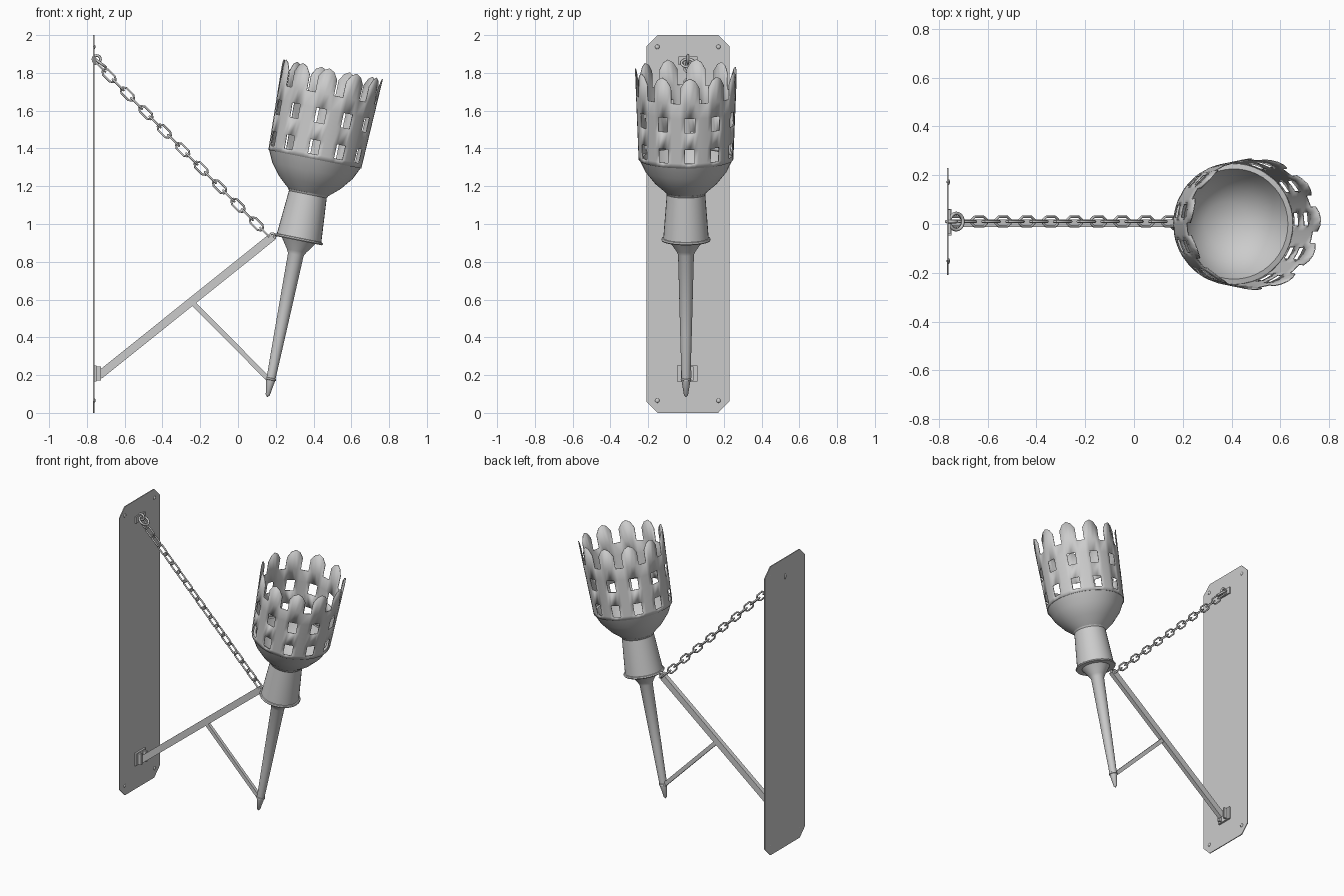
import bpy, bmesh, math
from mathutils import Vector, Matrix

if "Cube" in bpy.data.objects:
    bpy.data.objects.remove(bpy.data.objects["Cube"])

TILT = math.radians(11.3)
AXIS = Matrix.Translation((0.155, 0, 0.083)) @ Matrix.Rotation(TILT, 4, 'Y')
CY = 0.01  # chain and wall plate centre line


def finish(bm, name, angle=35):
    bmesh.ops.recalc_face_normals(bm, faces=bm.faces)
    me = bpy.data.meshes.new(name)
    bm.to_mesh(me)
    bm.free()
    ob = bpy.data.objects.new(name, me)
    bpy.context.collection.objects.link(ob)
    smooth(ob, angle)
    return ob


def smooth(ob, angle=35):
    bpy.ops.object.select_all(action='DESELECT')
    ob.select_set(True)
    bpy.context.view_layer.objects.active = ob
    bpy.ops.object.shade_smooth_by_angle(angle=math.radians(angle))


def lathe(name, profile, n=32):
    bm = bmesh.new()
    vs = [bm.verts.new((r, 0, t)) for r, t in profile]
    es = [bm.edges.new(p) for p in zip(vs, vs[1:])]
    bmesh.ops.spin(bm, geom=vs + es, axis=(0, 0, 1), cent=(0, 0, 0),
                   angle=2 * math.pi, steps=n)
    bmesh.ops.remove_doubles(bm, verts=bm.verts, dist=1e-5)
    bm.transform(AXIS)
    return finish(bm, name)


def box(name, centre, size, rot=Matrix.Identity(4)):
    bm = bmesh.new()
    bmesh.ops.create_cube(bm, size=1, matrix=Matrix.Translation(centre) @ rot
                          @ Matrix.Diagonal((*size, 1)))
    return finish(bm, name)


def bar(name, a, b, w, d):
    a, b = Vector(a), Vector(b)
    ang = math.atan2(b.z - a.z, b.x - a.x)
    return box(name, (a + b) / 2, ((b - a).length, d, w), Matrix.Rotation(-ang, 4, 'Y'))


def wires(name, paths, radius):
    cu = bpy.data.curves.new(name, 'CURVE')
    cu.dimensions = '3D'
    cu.bevel_depth = radius
    cu.bevel_resolution = 2
    for pts in paths:
        sp = cu.splines.new('POLY')
        sp.points.add(len(pts) - 1)
        for p, q in zip(sp.points, pts):
            p.co = (*q, 1)
        sp.use_cyclic_u = True
    ob = bpy.data.objects.new(name, cu)
    bpy.context.collection.objects.link(ob)
    bpy.ops.object.select_all(action='DESELECT')
    ob.select_set(True)
    bpy.context.view_layer.objects.active = ob
    bpy.ops.object.convert(target='MESH')
    smooth(bpy.context.view_layer.objects.active, 50)


# Wall plate with clipped corners
bm = bmesh.new()
hw, c = 0.22, 0.06
outline = [(-hw, c), (-hw + c, 0), (hw - c, 0), (hw, c),
           (hw, 2 - c), (hw - c, 2), (-hw + c, 2), (-hw, 2 - c)]
f = bm.faces.new([bm.verts.new((-0.767, CY + y, z)) for y, z in outline])
ext = bmesh.ops.extrude_face_region(bm, geom=[f])
bmesh.ops.translate(bm, vec=(0.006, 0, 0),
                    verts=[v for v in ext['geom'] if isinstance(v, bmesh.types.BMVert)])
finish(bm, "wall_plate")

# Corner rivets
bm = bmesh.new()
for y in (-0.162, 0.162):
    for z in (0.065, 1.938):
        bmesh.ops.create_uvsphere(bm, u_segments=12, v_segments=6, radius=1,
                                  matrix=Matrix.Translation((-0.761, CY + y, z))
                                  @ Matrix.Diagonal((0.007, 0.012, 0.012, 1)))
finish(bm, "plate_rivets")

# Lower bracket, arm and brace
box("bracket_base", (-0.755, 0.007, 0.208), (0.014, 0.11, 0.085))
for i, y in enumerate((-0.02, 0.034)):
    box("bracket_cheek_%d" % i, (-0.742, y, 0.208), (0.035, 0.014, 0.075))
bar("support_arm", (-0.735, 0.005, 0.198), (0.185, 0.0, 0.935), 0.043, 0.03)
bar("brace", (-0.245, 0.002, 0.588), (0.165, 0.0, 0.175), 0.026, 0.022)

# Handle with pointed foot, then neck with flange
lathe("handle", [(0, 0), (0.011, 0.012), (0.024, 0.092), (0.028, 0.094), (0.027, 0.102),
                 (0.024, 0.104), (0.031, 0.35), (0.042, 0.77), (0.052, 0.79),
                 (0.09, 0.845), (0, 0.85)])
lathe("neck", [(0, 0.845), (0.127, 0.845), (0.131, 0.851), (0.127, 0.858),
               (0.12, 0.86), (0.117, 0.90), (0.102, 1.095), (0.108, 1.105), (0, 1.11)])

# Bowl under the basket
lathe("bowl", [(0, 1.10), (0.1, 1.10), (0.165, 1.157), (0.217, 1.222), (0.25, 1.292),
               (0.226, 1.297), (0.2, 1.235), (0.155, 1.175), (0.09, 1.13), (0, 1.115)], 44)

# Pierced basket: 11 columns, two rows of windows, notched rim
N, PH = 11, 4.5
offs = [-11, -6, 0, 6, 11]
rows = [1.285, 1.31, 1.385, 1.478, 1.555, 1.635]
rim = [1.72, 1.757, 1.772, 1.757, 1.72]
bm = bmesh.new()


def wall(a, t):
    r = 0.249 + (t - 1.285) * 0.04
    return bm.verts.new((r * math.cos(a), r * math.sin(a), t))


cols = []
for k in range(N):
    for o, top in zip(offs, rim):
        a = math.radians(PH + k * 360 / N + o)
        cols.append([wall(a, t) for t in rows + [top]])
for i in range(len(cols)):
    A, B = cols[i], cols[(i + 1) % len(cols)]
    part = i % 5
    for j in range(len(rows)):
        window = part in (1, 2) and j in (1, 3)
        notch = part == 4 and j == len(rows) - 1
        if not (window or notch):
            bm.faces.new((A[j], B[j], B[j + 1], A[j + 1]))
bm.transform(AXIS)
basket = finish(bm, "basket")
mod = basket.modifiers.new("thickness", 'SOLIDIFY')
mod.thickness = 0.004
mod.offset = 0

# Chain: links alternate between two planes
d = Vector((1, 0, -1)).normalized()
side = [Vector((1, 0, 1)).normalized(), Vector((0, 1, 0))]
links = []
shape = [(-0.042, 0.008), (-0.026, 0.019), (0.026, 0.019), (0.042, 0.008),
         (0.042, -0.008), (0.026, -0.019), (-0.026, -0.019), (-0.042, -0.008)]
for k in range(-1, 18):
    cen = Vector((-0.683 + 0.0488 * k, CY, 1.786 - 0.0491 * k))
    links.append([cen + d * u + side[k % 2] * v for u, v in shape])
wires("chain", links, 0.0055)


def ring(cen, r, u, v, n=20):
    return [Vector(cen) + r * (math.cos(2 * math.pi * i / n) * Vector(u)
            + math.sin(2 * math.pi * i / n) * Vector(v)) for i in range(n)]


# Wall eye, hanging ring and neck eye
box("eye_base", (-0.757, CY, 1.865), (0.01, 0.1, 0.045))
wires("chain_rings", [
    ring((-0.748, CY, 1.872), 0.02, (1, 0, 0), (0, 0, 1)),
    ring((-0.728, CY, 1.852), 0.034, (0.8, 0, -0.6), (0, 1, 0)),
    ring((0.182, 0.005, 0.935), 0.014, (1, 0, 0), (0, 0, 1))], 0.007)
